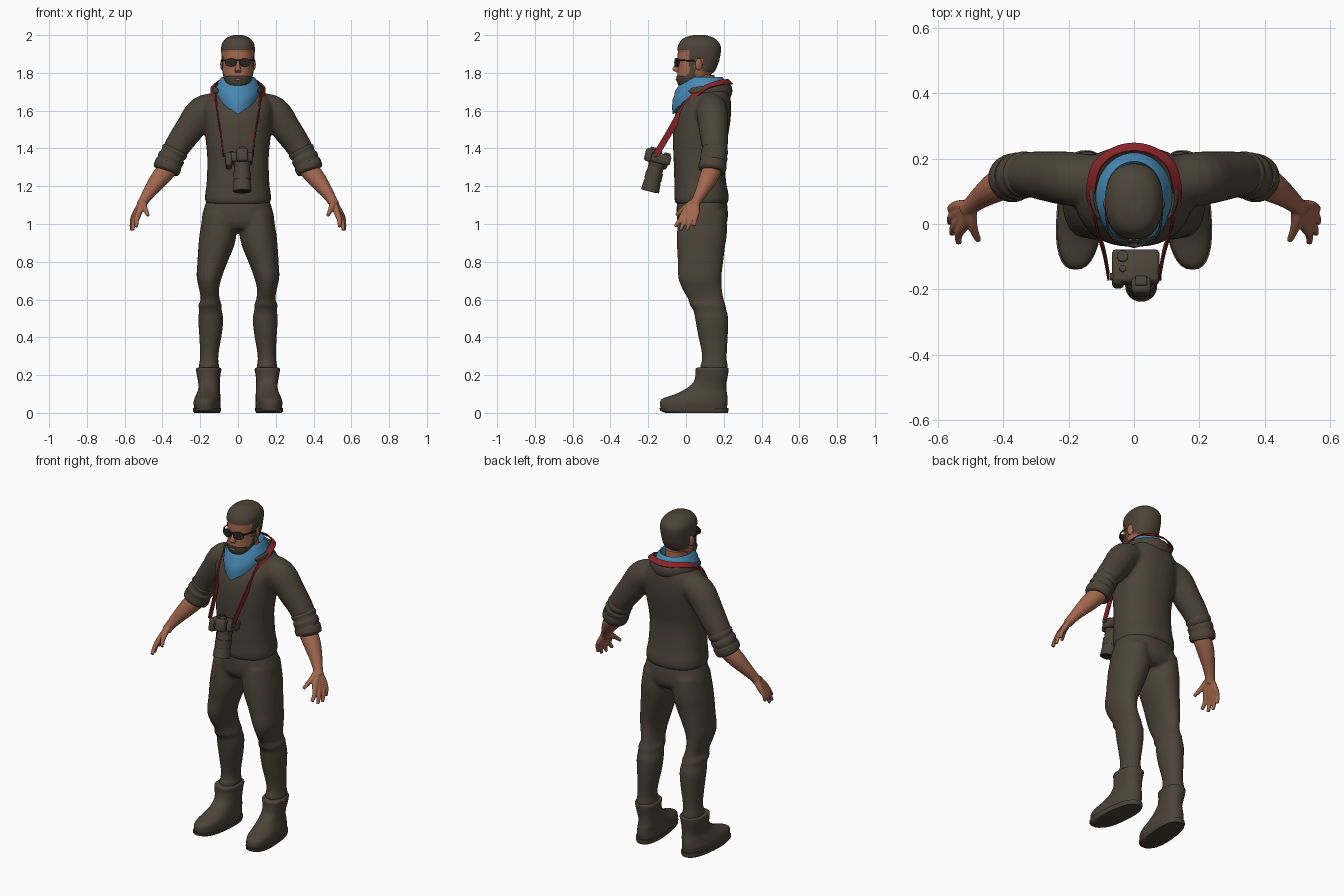
import bpy, bmesh, math
from mathutils import Vector, Matrix

if "Cube" in bpy.data.objects:
    bpy.data.objects.remove(bpy.data.objects["Cube"])

def material(name, rgb):
    m = bpy.data.materials.new(name)
    m.diffuse_color = (*rgb, 1)
    m.use_nodes = True
    m.node_tree.nodes["Principled BSDF"].inputs["Base Color"].default_value = m.diffuse_color
    return m

CLOTH = material("dark_olive_brown", (0.070, 0.056, 0.039))
SKIN = material("skin", (0.36, 0.135, 0.075))
BLUE = material("scarf_blue", (0.065, 0.25, 0.46))
RED = material("strap_red", (0.24, 0.018, 0.022))
DARK = material("dark_glass", (0.022, 0.019, 0.016))

# ---------- helpers ----------
def spline(pts, n):
    """Catmull-Rom through tuples of any length."""
    out = []
    for i in range(len(pts) - 1):
        a, b, c, d = (pts[max(i - 1, 0)], pts[i], pts[i + 1], pts[min(i + 2, len(pts) - 1)])
        for k in range(n):
            t = k / n
            out.append(tuple(0.5 * (2 * q + (r - p) * t + (2 * p - 5 * q + 4 * r - s) * t * t
                             + (3 * q - p - 3 * r + s) * t ** 3) for p, q, r, s in zip(a, b, c, d)))
    return out + [tuple(pts[-1])]

def skin_rings(bm, rings, caps=True, wrap=False):
    """Bridge rings of points into a surface."""
    vs = [[bm.verts.new(p) for p in r] for r in rings]
    n = len(vs[0])
    for i in range(len(vs) if wrap else len(vs) - 1):
        a, b = vs[i], vs[(i + 1) % len(vs)]
        for j in range(n):
            bm.faces.new((a[j], a[(j + 1) % n], b[(j + 1) % n], b[j]))
    if caps and not wrap:
        bm.faces.new(vs[0])
        bm.faces.new(vs[-1])

def stack(bm, rows, seg=32, p=2.3, n=4, side=1, splay=0):
    """Level sections: (z, y_front, y_back, x_min, x_max)."""
    rings = []
    for z, yf, yb, x0, x1 in spline(rows, n):
        ring = []
        for j in range(seg):
            a = math.tau * j / seg
            c, s = (math.copysign(abs(v) ** (2 / p), v) for v in (math.cos(a), math.sin(a)))
            y = (yf + yb) / 2 + (yb - yf) / 2 * s
            ring.append((side * ((x0 + x1) / 2 + (x1 - x0) / 2 * c - splay * y), y, z))
        rings.append(ring)
    skin_rings(bm, rings)

def tube(bm, pts, seg=16, n=4, side=1):
    """Round tube through (x, y, z, radius)."""
    path = spline(pts, n)
    rings = []
    for i, (x, y, z, r) in enumerate(path):
        t = Vector(path[min(i + 1, len(path) - 1)][:3]) - Vector(path[max(i - 1, 0)][:3])
        u = t.cross(Vector((0.1, 1, 0.05))).normalized()
        v = t.cross(u).normalized()
        ps = [Vector((x, y, z)) + r * (math.cos(math.tau * j / seg) * u
              + math.sin(math.tau * j / seg) * v) for j in range(seg)]
        rings.append([(side * q.x, q.y, q.z) for q in ps])
    skin_rings(bm, rings)

def finish(name, bm, mat, voxel=0, smooth=4, flat=False):
    bmesh.ops.recalc_face_normals(bm, faces=bm.faces)
    me = bpy.data.meshes.new(name)
    bm.to_mesh(me)
    bm.free()
    me.materials.append(mat)
    ob = bpy.data.objects.new(name, me)
    bpy.context.collection.objects.link(ob)
    if voxel:
        r = ob.modifiers.new("merge", 'REMESH')
        r.mode, r.voxel_size, r.use_smooth_shade = 'VOXEL', voxel, True
        s = ob.modifiers.new("soften", 'SMOOTH')
        s.iterations = smooth
    elif not flat:
        bpy.ops.object.select_all(action='DESELECT')
        ob.select_set(True)
        bpy.context.view_layer.objects.active = ob
        bpy.ops.object.shade_smooth_by_angle(angle=math.radians(50))
    return ob

def box(name, c, size, mat, M=Matrix(), bevel=0.008):
    bm = bmesh.new()
    bmesh.ops.create_cube(bm, size=1, matrix=M @ Matrix.Translation(c) @ Matrix.Diagonal((*size, 1)))
    bmesh.ops.bevel(bm, geom=bm.edges[:], offset=bevel, segments=2, affect='EDGES', profile=0.5)
    return finish(name, bm, mat)

def cyl(name, c, r1, r2, depth, mat, M=Matrix(), seg=28):
    bm = bmesh.new()
    bmesh.ops.create_cone(bm, cap_ends=True, segments=seg, radius1=r1, radius2=r2, depth=depth,
                          matrix=M @ Matrix.Translation(c))
    return finish(name, bm, mat)

def ball(name, M, mat):
    bm = bmesh.new()
    bmesh.ops.create_uvsphere(bm, u_segments=16, v_segments=10, radius=1, matrix=M)
    return finish(name, bm, mat)

SIDES = ((1, "left"), (-1, "right"))
def sym(rows):
    return [(z, f, b, -w, w) for z, f, b, w in rows]

# ---------- sweater: torso and sleeves merged ----------
bm = bmesh.new()
stack(bm, sym([(1.105, -.05, .212, .163), (1.12, -.06, .225, .174), (1.16, -.062, .225, .174),
               (1.22, -.062, .213, .166), (1.35, -.066, .205, .163), (1.45, -.07, .22, .172),
               (1.55, -.064, .236, .18), (1.62, -.042, .238, .185), (1.67, -.008, .236, .16),
               (1.71, .022, .226, .12), (1.73, .04, .2, .08)]))
for s, _ in SIDES:
    tube(bm, [(.10, .13, 1.62, .075), (.19, .138, 1.595, .083), (.255, .145, 1.505, .078),
              (.315, .152, 1.42, .07), (.35, .148, 1.355, .064), (.37, .142, 1.31, .062)], side=s, seg=24)
finish("sweater", bm, CLOTH, voxel=.011)

# rolled cuffs
for s, label in SIDES:
    bm = bmesh.new()
    tube(bm, [(.325, .152, 1.405, .06), (.335, .151, 1.385, .072), (.346, .148, 1.365, .066),
              (.353, .147, 1.35, .073), (.363, .144, 1.325, .069), (.368, .143, 1.315, .074),
              (.381, .136, 1.285, .071), (.383, .135, 1.28, .052)], side=s, seg=24, n=3)
    finish(label + "_cuff", bm, CLOTH)

# ---------- collar around the back of the neck ----------
bm = bmesh.new()
rings = []
for i in range(33):
    a = math.radians(-35 + 250 * i / 32)
    k = math.sin(math.pi * i / 32) ** 0.4 + 0.05
    d, c = Vector((math.cos(a), math.sin(a), 0)), Vector((.125 * math.cos(a), .09 + .138 * math.sin(a), 1.705))
    rings.append([c + d * .017 * k * math.cos(t) + Vector((0, 0, .034 * k * math.sin(t)))
                  for t in (math.tau * j / 12 for j in range(12))])
skin_rings(bm, rings)
finish("collar", bm, CLOTH)

# ---------- trousers: hips and legs merged ----------
bm = bmesh.new()
stack(bm, sym([(1.14, -.045, .21, .16), (1.08, -.05, .221, .181), (1.01, -.045, .218, .192),
               (.97, -.02, .19, .15)]))
for s, _ in SIDES:
    stack(bm, [(1.06, -.04, .215, .01, .184), (.95, -.048, .217, .008, .203), (.88, -.048, .207, .022, .21),
               (.80, -.043, .197, .055, .215), (.72, -.042, .188, .085, .219), (.66, -.022, .19, .1, .207),
               (.60, .012, .2, .097, .197), (.57, .02, .21, .085, .211), (.545, .038, .214, .087, .205),
               (.50, .048, .224, .078, .211), (.42, .062, .222, .085, .206), (.32, .083, .217, .102, .201),
               (.27, .083, .217, .104, .203), (.245, .075, .222, .1, .208), (.18, .09, .21, .11, .2)],
          side=s, p=2.1)
finish("trousers", bm, CLOTH, voxel=.011, smooth=3)

# ---------- boots and soles ----------
for s, label in SIDES:
    bm = bmesh.new()
    stack(bm, [(.018, -.133, .215, .10, .232), (.05, -.138, .22, .098, .236), (.075, -.125, .22, .10, .232),
               (.098, -.06, .218, .102, .225), (.125, -.005, .214, .105, .218), (.16, .038, .215, .107, .22),
               (.20, .05, .222, .105, .228), (.232, .05, .226, .1, .232), (.24, .06, .218, .11, .224)],
          side=s, p=2.4, splay=.08)
    finish(label + "_boot", bm, CLOTH)
    bm = bmesh.new()
    stack(bm, [(0, -.11, .222, .103, .234), (.012, -.138, .225, .096, .24), (.026, -.14, .225, .096, .24)],
          side=s, p=2.5, splay=.08, n=1)
    finish(label + "_boot_sole", bm, CLOTH)

# ---------- forearms and hands ----------
fingers = [[(.522, -.004, 1.065), (.537, -.032, 1.02), (.537, -.058, .985)],
           [(.532, .015, 1.055), (.552, -.01, 1.01), (.557, -.03, .967)],
           [(.538, .035, 1.055), (.56, .02, 1.01), (.564, .004, .967)],
           [(.538, .056, 1.065), (.558, .05, 1.03), (.562, .042, .99)],
           [(.498, .008, 1.095), (.488, -.025, 1.07), (.476, -.052, 1.045)]]
for s, label in SIDES:
    bm = bmesh.new()
    tube(bm, [(.355, .147, 1.33, .05), (.375, .138, 1.29, .052), (.42, .115, 1.235, .048),
              (.465, .085, 1.175, .036), (.495, .06, 1.13, .028), (.512, .045, 1.1, .027)], side=s)
    for k, m, t in fingers:
        tube(bm, [(.5, .055, 1.125, .02), (*k, .0175), (*m, .013), (*t, .0095)], side=s, seg=10)
    finish(label + "_forearm_and_hand", bm, SKIN, voxel=.005, smooth=2)

# ---------- head with hair and beard ----------
def hair(c):
    return (c.z > 1.918 or (c.y > .02 and c.z > 1.875) or (c.y > .085 and c.z > 1.80 + .1 * (.18 - c.y))
            or (.018 < c.y < .045 and c.z > 1.79))
def beard(c):
    return c.y < .05 and c.z < 1.786 + max(0, c.y) * .9

bm = bmesh.new()
stack(bm, sym([(1.722, -.015, .05, .03), (1.74, -.037, .075, .054), (1.77, -.045, .11, .069),
               (1.80, -.045, .14, .076), (1.84, -.044, .162, .08), (1.88, -.045, .174, .082),
               (1.92, -.042, .18, .084), (1.95, -.034, .175, .081), (1.978, -.012, .15, .062),
               (1.993, .03, .11, .03), (1.995, .06, .08, .01)]), seg=64, n=7)
bm.normal_update()
for v in bm.verts:
    if hair(v.co) or beard(v.co):
        v.co += v.normal * .005 if v.normal.dot(v.co - Vector((0, .06, 1.86))) > 0 else v.normal * -.005
for f in bm.faces:
    c = f.calc_center_median()
    f.material_index = 1 if hair(c) or beard(c) else 0
finish("head", bm, SKIN).data.materials.append(CLOTH)

bm = bmesh.new()
stack(bm, sym([(1.64, .01, .16, .065), (1.70, .015, .155, .06), (1.79, .03, .15, .06)]))
finish("neck", bm, SKIN)
bm = bmesh.new()
stack(bm, sym([(1.803, -.052, -.03, .014), (1.815, -.07, -.03, .017), (1.825, -.07, -.03, .014),
               (1.85, -.056, -.03, .009), (1.875, -.046, -.03, .007)]), seg=14, p=2)
finish("nose", bm, SKIN)
ball("lips", Matrix.Translation((0, -.049, 1.764)) @ Matrix.Diagonal((.019, .006, .006, 1)), SKIN)
for s, label in SIDES:
    ball(label + "_ear", Matrix.Translation((s * .084, .068, 1.845)) @ Matrix.Rotation(s * .3, 4, 'Z')
         @ Matrix.Diagonal((.009, .02, .032, 1)), SKIN)

# sunglasses
for s, label in SIDES:
    M = (Matrix.Translation((s * .038, -.049, 1.855)) @ Matrix.Rotation(s * .28, 4, 'Z')
         @ Matrix.Diagonal((1.2, 1, .88, 1)) @ Matrix.Rotation(math.pi / 2, 4, 'X'))
    cyl(label + "_sunglass_lens", (0, 0, 0), .026, .026, .01, DARK, M, 20)
    bm = bmesh.new()
    tube(bm, [(.066, -.04, 1.866, .005), (.08, -.01, 1.866, .004), (.087, .06, 1.862, .004)], side=s, seg=8)
    finish(label + "_sunglass_arm", bm, DARK)
box("sunglass_bridge", (0, -.054, 1.866), (.03, .008, .008), DARK, bevel=.002)

# ---------- scarf with a pointed front ----------
bm = bmesh.new()
rows = [(.07, .085, 1.69, 0), (.078, .09, 1.755, .03), (.087, .102, 1.778, .045), (.104, .122, 1.755, .05),
        (.109, .127, 1.735, .06), (.117, .134, 1.725, .062), (.122, .138, 1.69, .07),
        (.119, .135, 1.668, .086), (.095, .115, 1.665, .078)]
rings = []
for rx, ry, z, drop in rows:
    ring = []
    for j in range(48):
        a = math.tau * j / 48
        f = max(0, 1 - abs(a - 1.5 * math.pi) / 1.15)
        ring.append((rx * math.cos(a), .09 + ry * math.sin(a) - .026 * f, z - drop * f))
    rings.append(ring)
skin_rings(bm, rings, wrap=True)
finish("scarf", bm, BLUE)

# ---------- camera strap ribbon ----------
half = [(.078, -.16, 1.365), (.092, -.085, 1.49), (.112, -.022, 1.60), (.127, .04, 1.675),
        (.131, .11, 1.725), (.112, .18, 1.748), (.06, .222, 1.752), (0, .235, 1.752)]
wide = [(0, .8, -.58), (0, .84, -.55), (.15, .75, -.6), (.5, .5, -.65), (.75, .1, -.6),
        (.6, .4, -.6), (.2, .6, -.7), (0, .7, -.7)]
rows = [p + w for p, w in zip(half, wide)]
rows += [(-r[0], r[1], r[2], -r[3], r[4], r[5]) for r in rows[-2::-1]]
bm = bmesh.new()
path = spline(rows, 5)
rings = []
for i, r in enumerate(path):
    c, w = Vector(r[:3]), Vector(r[3:]).normalized()
    t = Vector(path[min(i + 1, len(path) - 1)][:3]) - Vector(path[max(i - 1, 0)][:3])
    nrm = t.cross(w).normalized() * .003
    rings.append([c + w * .017 + nrm, c - w * .017 + nrm, c - w * .017 - nrm, c + w * .017 - nrm])
skin_rings(bm, rings)
finish("camera_strap", bm, RED)

# ---------- camera hanging lens down ----------
M = Matrix.Translation((.005, -.14, 1.348)) @ Matrix.Rotation(math.radians(-13.6), 4, 'X')
box("camera_body", (0, .008, 0), (.145, .105, .055), CLOTH, M, .012)
box("camera_grip", (-.054, .0, -.014), (.036, .1, .075), CLOTH, M, .012)
box("camera_viewfinder_hump", (.017, -.055, .004), (.06, .05, .07), CLOTH, M, .012)
box("camera_eyepiece", (.017, -.045, .042), (.036, .03, .016), CLOTH, M, .004)
cyl("camera_large_dial", (-.04, .035, .03), .017, .017, .014, CLOTH, M)
cyl("camera_small_dial", (-.04, -.004, .03), .01, .01, .014, CLOTH, M)
for s, label in SIDES:
    box(label + "_strap_lug", (s * .072, -.025, .012), (.014, .02, .02), CLOTH, M, .003)
for label, z, r1, r2, d in (("mount", -.04, .04, .046, .04), ("barrel", -.085, .043, .041, .09),
                            ("focus_ring", -.1, .046, .046, .04), ("hood", -.155, .049, .045, .054)):
    cyl("lens_" + label, (.017, -.008, z), r1, r2, d, CLOTH, M)
cyl("lens_glass", (.017, -.008, -.1825), .038, .038, .002, DARK, M)
